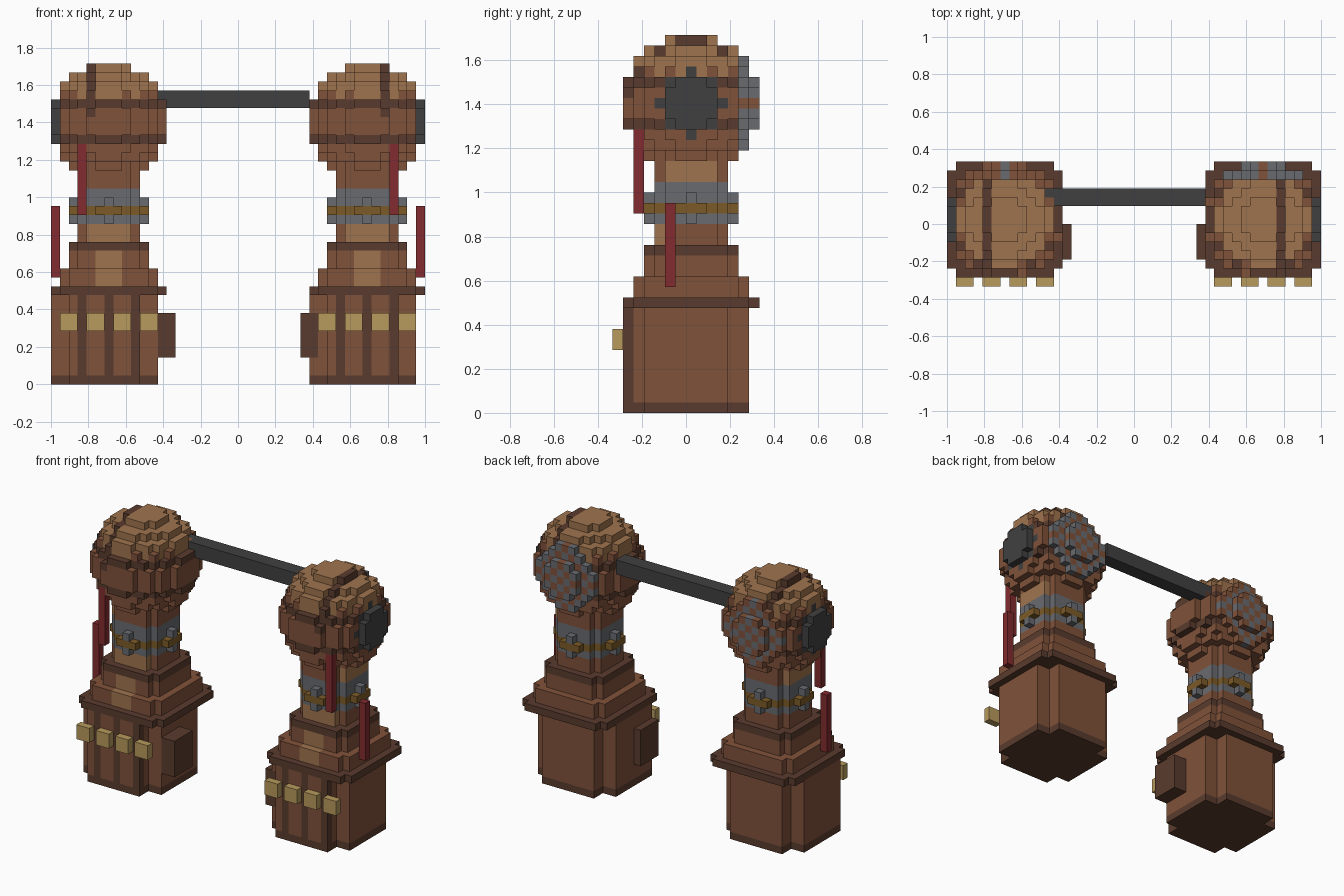
import bpy, bmesh
from mathutils import Vector

cube = bpy.data.objects.get("Cube")
if cube:
    bpy.data.objects.remove(cube)

UNIT = 2 / 42                          # edge of one block
ORIGIN = Vector((-21, -7, 0))          # grid corner in blocks


def linear(c):
    c /= 255
    return c / 12.92 if c < 0.04 else ((c + 0.055) / 1.055) ** 2.4


def make_material(name, r, g, b):
    m = bpy.data.materials.new(name)
    m.use_nodes = True
    rgba = (linear(r), linear(g), linear(b), 1)
    m.diffuse_color = rgba
    bsdf = m.node_tree.nodes["Principled BSDF"]
    bsdf.inputs["Base Color"].default_value = rgba
    bsdf.inputs["Roughness"].default_value = 0.9
    return m


materials = {
    "brown": make_material("brown", 128, 82, 58),
    "dark": make_material("dark brown", 90, 59, 46),
    "tan": make_material("light tan", 160, 116, 78),
    "steel": make_material("steel grey", 105, 107, 112),
    "iron": make_material("dark iron", 64, 64, 64),
    "red": make_material("deep red", 130, 43, 46),
    "gold": make_material("dull gold", 124, 91, 40),
    "brass": make_material("pale brass", 184, 154, 93),
}
names = list(materials)

blocks = {}                            # cell -> (part, colour)


def fill(part, xs, ys, zs, colour, cut=0):
    """Fill a box of cells, leaving out square notches at its upright edges.
    The colour is a name or a rule of the cell."""
    for i in range(*xs):
        for j in range(*ys):
            edge_x = min(i - xs[0], xs[1] - 1 - i)
            edge_y = min(j - ys[0], ys[1] - 1 - j)
            if edge_x < cut and edge_y < cut:
                continue
            for k in range(*zs):
                c = colour(i, j, k) if callable(colour) else colour
                blocks[i, j, k] = (part, c)


def tower(side, shift, mirrored):
    def span(a, b):                    # outward details swap sides
        return (13 - b + shift, 13 - a + shift) if mirrored else (a + shift, b + shift)

    def base_colour(i, j, k):
        return "dark" if k == 0 or (j == 1 and i - shift in (3, 6, 9)) else "brown"

    def step_colour(i, j, k):
        front = 2 if k < 13 else 3
        if k == 15:
            return "dark"
        return "tan" if j == front and 5 <= i - shift < 8 else "brown"

    outer = span(3, 4)[0]

    def neck_colour(i, j, k):
        if 18 <= k < 22:
            return "gold" if k == 19 else "steel"
        if k < 18 and j == 4:
            return "tan"
        return "tan" if k >= 22 and i == outer and 5 <= j < 10 else "brown"

    # pedestal, ledge and steps
    fill(side + "_base", (shift, shift + 12), (1, 13), (0, 10), base_colour, 2)
    fill(side + "_ledge", (shift, shift + 13), (1, 14), (10, 11), "dark", 1)
    fill(side + "_steps", (shift + 1, shift + 12), (2, 13), (11, 13), step_colour, 1)
    fill(side + "_steps", (shift + 2, shift + 11), (3, 12), (13, 16), step_colour, 1)
    fill(side + "_neck", (shift + 3, shift + 10), (4, 11), (16, 25), neck_colour, 1)

    # clasps on the four faces of the neck band
    for low in (True, False):
        i, j = (2, 3) if low else (10, 11)
        for half, zs, colour in ((1, (19, 20), "gold"), (0, (18, 19), "steel"), (0, (20, 21), "steel")):
            mid_x, mid_y = shift + 6, 7
            fill(side + "_clasps", (shift + i, shift + i + 1), (mid_y - half, mid_y + half + 1), zs, colour)
            fill(side + "_clasps", (mid_x - half, mid_x + half + 1), (j, j + 1), zs, colour)

    # round head with bands, crest stripe, side disc and chequered back
    out = 1 if mirrored else -1
    reach = range(-6, 7)
    for x in reach:
        for y in reach:
            for z in reach:
                if x * x + y * y + z * z > 42:
                    continue
                if x * out >= 5 and y * y + z * z <= 9:
                    c = "iron"
                elif y >= 5:
                    c = "steel" if (x + z + shift) % 2 == 0 else "brown"
                elif abs(z) == 2 or (x * out == 2 and z >= 1):
                    c = "dark"
                elif z >= 3 and x * x + y * y <= 26:
                    c = "tan"
                else:
                    c = "brown"
                blocks[x + 6 + shift, y + 7, z + 29] = (side + "_head", c)

    # side box, front studs and red rods
    fill(side + "_side_box", span(12, 14), (3, 7), (3, 8), "dark")
    for i in range(1, 12, 3):
        fill(side + "_studs", (shift + i, shift + i + 2), (0, 1), (6, 8), "brass")
    fill(side + "_lower_rod", span(0, 1), (5, 6), (12, 20), "red")
    fill(side + "_upper_rod", span(3, 4), (2, 3), (19, 27), "red")


tower("right", 0, False)
tower("left", 29, True)
# bar joining the heads
for i in range(11, 29):
    for j in (9, 10):
        for k in (31, 32):
            blocks.setdefault((i, j, k), ("cross_bar", "iron"))


def build(part):
    """Mesh the exposed faces of one part and merge the flat areas."""
    bm = bmesh.new()
    corners = {}

    def vert(p):
        key = tuple(p)
        if key not in corners:
            corners[key] = bm.verts.new((Vector(p) + ORIGIN) * UNIT)
        return corners[key]

    used = []
    for cell, (owner, colour) in blocks.items():
        if owner != part:
            continue
        if colour not in used:
            used.append(colour)
        for axis in range(3):
            u, v = (axis + 1) % 3, (axis + 2) % 3
            for step in (0, 1):
                other = list(cell)
                other[axis] += 1 if step else -1
                if tuple(other) in blocks:
                    continue
                quad = []
                for a, b in ((0, 0), (1, 0), (1, 1), (0, 1)):
                    p = list(cell)
                    p[axis] += step
                    p[u] += a
                    p[v] += b
                    quad.append(vert(p))
                face = bm.faces.new(quad if step else quad[::-1])
                face.material_index = used.index(colour)
    bmesh.ops.dissolve_limit(bm, angle_limit=0.01, verts=bm.verts, edges=bm.edges,
                             delimit={'MATERIAL'})
    bmesh.ops.triangulate(bm, faces=[f for f in bm.faces if len(f.verts) > 4])
    mesh = bpy.data.meshes.new(part)
    bm.to_mesh(mesh)
    bm.free()
    for colour in used:
        mesh.materials.append(materials[colour])
    bpy.context.collection.objects.link(bpy.data.objects.new(part, mesh))


for part in sorted({owner for owner, _ in blocks.values()}):
    build(part)
